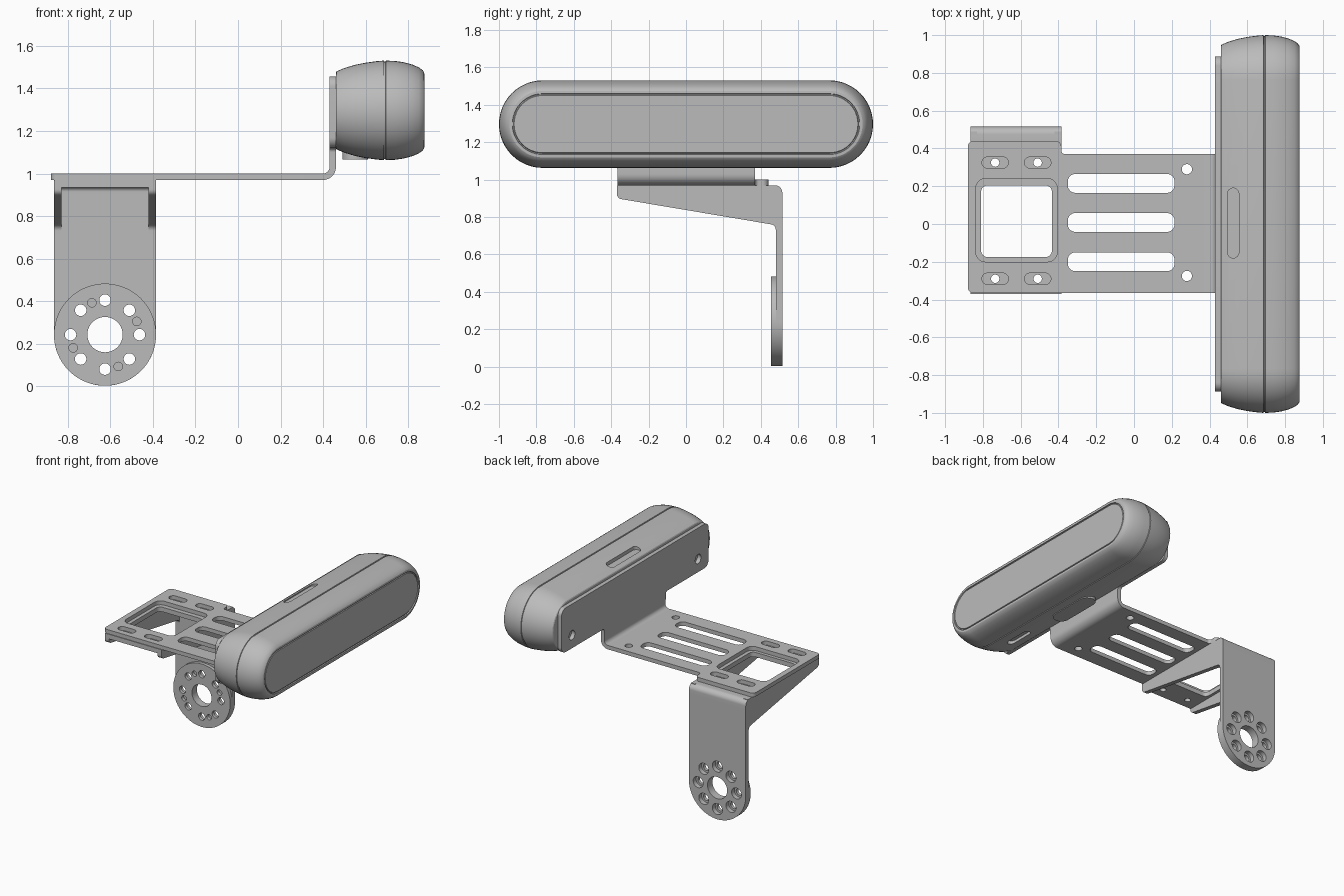
import bpy, bmesh
from math import sin, cos, pi, tan, atan2
from mathutils import Vector, Matrix

cube = bpy.data.objects.get("Cube")
if cube:
    bpy.data.objects.remove(cube, do_unlink=True)

grey = bpy.data.materials.new("plain grey")
grey.use_nodes = True
colour = (0.5, 0.5, 0.5, 1)
grey.diffuse_color = colour
grey.node_tree.nodes["Principled BSDF"].inputs["Base Color"].default_value = colour

# Each plane maps a flat outline (u, v) and its thickness direction into space
PLANES = {
    "xy": Matrix.Identity(4),
    "xz": Matrix(((1, 0, 0, 0), (0, 0, -1, 0), (0, 1, 0, 0), (0, 0, 0, 1))),
    "yz": Matrix(((0, 0, 1, 0), (1, 0, 0, 0), (0, 1, 0, 0), (0, 0, 0, 1))),
}


def rounded(points, radii, n=10):
    """Polygon whose corners are replaced by arcs; radii is one value or a list."""
    if not isinstance(radii, (list, tuple)):
        radii = [radii] * len(points)
    out = []
    for i, r in enumerate(radii):
        p = Vector(points[i])
        if r == 0:
            out.append(p)
            continue
        a = (Vector(points[i - 1]) - p).normalized()
        b = (Vector(points[(i + 1) % len(points)]) - p).normalized()
        half = a.angle(b) / 2
        centre = p + (a + b).normalized() * r / sin(half)
        start = p + a * r / tan(half) - centre
        end = p + b * r / tan(half) - centre
        a0 = atan2(start.y, start.x)
        turn = (atan2(end.y, end.x) - a0 + pi) % (2 * pi) - pi
        for k in range(n + 1):
            t = a0 + turn * k / n
            out.append(centre + Vector((cos(t), sin(t))) * r)
    return [p for i, p in enumerate(out) if (p - out[i - 1]).length > 1e-5]


def slot(cx, cy, w, h, r=None):
    x, y = w / 2, h / 2
    pts = [(cx - x, cy - y), (cx + x, cy - y), (cx + x, cy + y), (cx - x, cy + y)]
    return rounded(pts, min(x, y) if r is None else r)


def hole(cx, cy, r):
    return slot(cx, cy, 2 * r, 2 * r)


def add_mesh(name, mesh):
    bm = bmesh.new()
    bm.from_mesh(mesh)
    bmesh.ops.remove_doubles(bm, verts=bm.verts, dist=1e-5)
    bmesh.ops.recalc_face_normals(bm, faces=bm.faces)
    bm.to_mesh(mesh)
    bm.free()
    mesh.materials.clear()
    mesh.materials.append(grey)
    obj = bpy.data.objects.new(name, mesh)
    bpy.context.collection.objects.link(obj)
    return obj


def sheet(name, plane, lo, hi, loops):
    """Flat sheet: first loop is the outline, the others are holes."""
    curve = bpy.data.curves.new(name, "CURVE")
    curve.dimensions, curve.fill_mode = "2D", "BOTH"
    curve.extrude = (hi - lo) / 2
    for loop in loops:
        s = curve.splines.new("POLY")
        s.points.add(len(loop) - 1)
        for q, p in zip(s.points, loop):
            q.co = (p.x, p.y, 0, 1)
        s.use_cyclic_u = True
    temp = bpy.data.objects.new(name + "_outline", curve)
    bpy.context.collection.objects.link(temp)
    deps = bpy.context.evaluated_depsgraph_get()
    mesh = bpy.data.meshes.new_from_object(temp.evaluated_get(deps))
    bpy.data.objects.remove(temp, do_unlink=True)
    mid = (lo + hi) / 2 * (-1 if plane == "xz" else 1)
    mesh.transform(PLANES[plane] @ Matrix.Translation((0, 0, mid)))
    return add_mesh(name, mesh)


def stadium_loft(name, rings, half_len, zc, n=24):
    """Loft of stadium rings given as (x, radius), capped at both ends."""
    bm = bmesh.new()
    loops = []
    for x, r in rings:
        loop = []
        for side in (1, -1):
            for k in range(n + 1):
                t = -pi / 2 + pi * k / n
                loop.append(bm.verts.new((x, side * (half_len + r * cos(t)), zc + side * r * sin(t))))
        loops.append(loop)
    for a, b in zip(loops, loops[1:]):
        for i in range(len(a)):
            bm.faces.new((a[i - 1], a[i], b[i], b[i - 1]))
    bm.faces.new(loops[0])
    bm.faces.new(loops[-1])
    mesh = bpy.data.meshes.new(name)
    bm.to_mesh(mesh)
    bm.free()
    return add_mesh(name, mesh)


# Pill-shaped housing with seam groove and inset front panel
body = stadium_loft("housing", [
    (.46, .178), (.464, .184), (.50, .199), (.55, .214), (.60, .224), (.65, .231),
    (.685, .234), (.687, .229), (.693, .229), (.695, .234), (.74, .232), (.78, .226),
    (.82, .215), (.85, .202), (.868, .189), (.875, .178), (.876, .163),
    (.868, .161), (.868, .156), (.874, .153)], .766, 1.297)

# Top recess and connector opening below
cutters = [
    sheet("top_recess_cutter", "xy", 1.485, 1.6, [slot(.525, .005, .06, .37)]),
    sheet("port_cutter", "xy", 1.0, 1.105, [slot(.58, -.57, .06, .22)]),
]
for c in cutters:
    m = body.modifiers.new(c.name, "BOOLEAN")
    m.object, m.operation, m.solver = c, "DIFFERENCE", "EXACT"
deps = bpy.context.evaluated_depsgraph_get()
cut = bpy.data.meshes.new_from_object(body.evaluated_get(deps))
body.modifiers.clear()
body.data = cut
for c in cutters:
    bpy.data.objects.remove(c, do_unlink=True)
sheet("bottom_pad", "xy", 1.066, 1.15, [slot(.55, 0, .12, .4)])

# Upright mounting wall with neck
sheet("mounting_wall", "yz", .43, .46, [
    rounded([(-.37, 1.06), (.37, 1.06), (.37, 1.12), (.887, 1.12), (.887, 1.457),
             (-.887, 1.457), (-.887, 1.12), (-.37, 1.12)],
            [0, 0, .02, .05, .05, .05, .05, .02]),
    hole(-.76, 1.22, .035), hole(.76, 1.22, .035)])
sheet("plate_bend", "xz", -.365, .37, [
    rounded([(.37, .97), (.46, .97), (.46, 1.06), (.43, 1.06), (.43, 1.0), (.37, 1.0)],
            [0, .06, 0, 0, .03, 0])])

# Horizontal plate with slots, screw holes and window
mounts = [(x, y) for x in (-.735, -.51) for y in (-.29, .325)]
sheet("top_plate", "xy", .97, 1.0, [
    rounded([(-.88, -.365), (.37, -.365), (.37, .37), (-.385, .37), (-.385, .44), (-.88, .44)],
            [.03, 0, 0, .02, .03, .03]),
    slot(-.622, .02, .43, .44, .05)]
    + [slot(-.068, y, .565, .1, .04) for y in (-.2, .008, .215)]
    + [hole(.28, y, .027) for y in (-.275, .29)]
    + [slot(x, y, .14, .06) for x, y in mounts])

# Angle bracket: flange under the plate, bend, arm, gussets
sheet("bracket_flange", "xy", .935, .97, [
    slot(-.625, .04, .48, .82, 0),
    slot(-.622, .015, .375, .38, .035)]
    + [hole(x, y, .022) for x, y in mounts])
sheet("bracket_bend", "yz", -.865, -.385, [
    rounded([(.45, .935), (.45, .97), (.515, .97), (.515, .9), (.48, .9), (.48, .935)],
            [0, 0, .04, 0, 0, .02])])
for side, x in (("right", -.865), ("left", -.42)):
    sheet(side + "_gusset", "yz", x, x + .035, [
        rounded([(-.37, .97), (.49, .97), (.49, .7), (.48, .7), (.48, .757), (-.37, .9)],
                [0, 0, 0, 0, .03, .03])])

# Arm with counterbores, and its round boss with bolt circle
cx, cz, pitch = -.625, .243, .162
ring = [(cx + pitch * cos(k * pi / 8), cz + pitch * sin(k * pi / 8)) for k in range(16)]
bore = hole(cx, cz, .083)
sheet("arm", "xz", .48, .515, [
    rounded([(-.865, .003), (-.385, .003), (-.385, .9), (-.865, .9)], [.2399, .2399, 0, 0], 24),
    bore] + [hole(x, z, .042) for x, z in ring[::2]])
sheet("arm_boss", "xz", .455, .48, [
    rounded([(-.865, .003), (-.385, .003), (-.385, .483), (-.865, .483)], .24, 20),
    bore] + [hole(x, z, .027) for x, z in ring[::2]]
    + [hole(x, z, .02) for x, z in ring[1::4]])

# Smooth curved walls, keep edges sharp
bpy.ops.object.select_all(action="DESELECT")
for obj in bpy.context.collection.objects:
    if obj.type == "MESH" and grey.name in obj.data.materials:
        obj.select_set(True)
        bpy.context.view_layer.objects.active = obj
bpy.ops.object.shade_smooth_by_angle(angle=.5)
